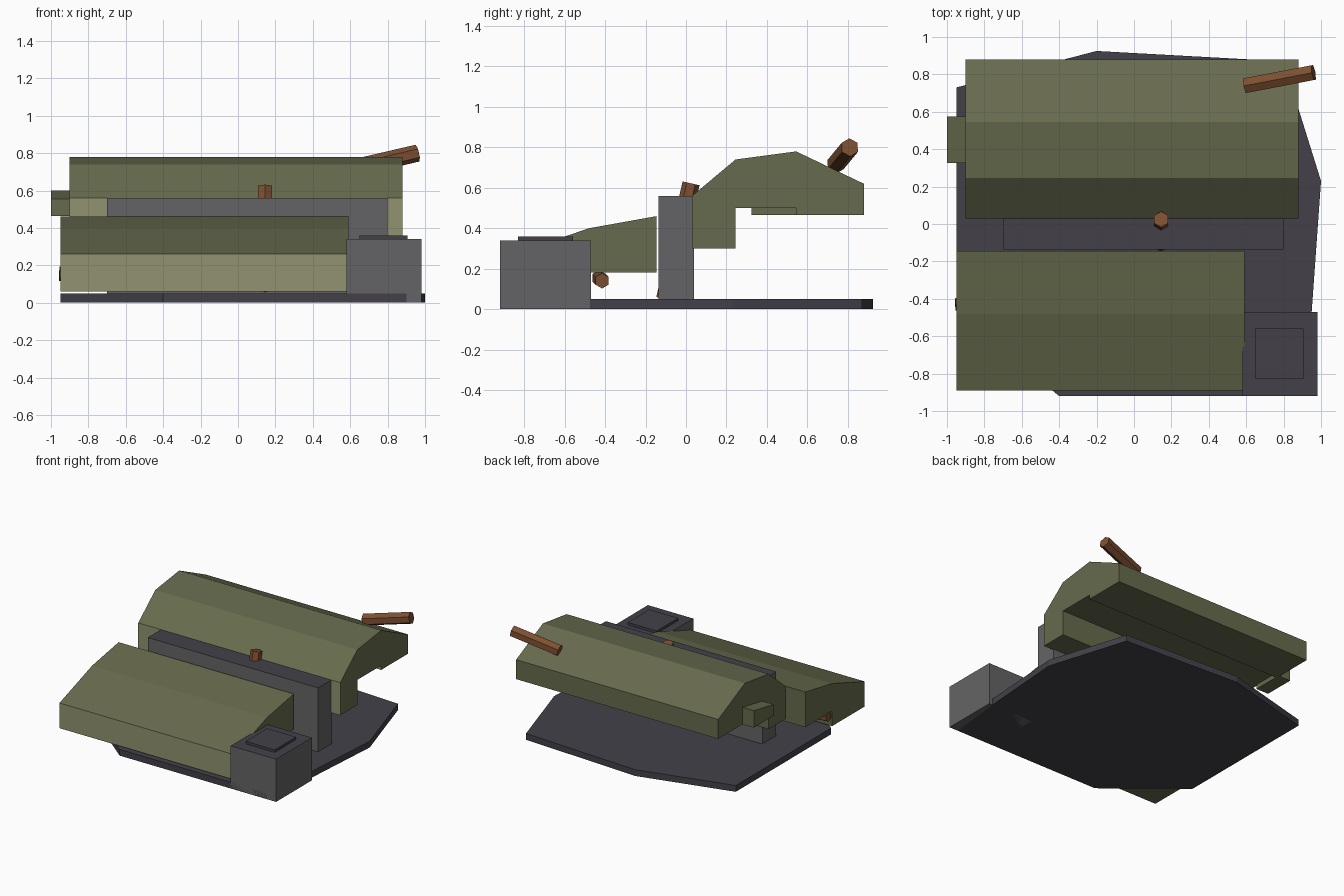
import bpy, bmesh
from mathutils import Vector

if "Cube" in bpy.data.objects:
    bpy.data.objects.remove(bpy.data.objects["Cube"])


def mat(name, hexcol):
    m = bpy.data.materials.new(name)
    rgb = [int(hexcol[i:i + 2], 16) / 255 for i in (0, 2, 4)]
    lin = [c / 12.92 if c <= 0.04045 else ((c + 0.055) / 1.055) ** 2.4 for c in rgb]
    m.diffuse_color = (*lin, 1)
    m.use_nodes = True
    m.node_tree.nodes["Principled BSDF"].inputs["Base Color"].default_value = m.diffuse_color
    return m


GREEN = mat("olive green", "676B4D")
TAN = mat("pale olive", "919270")
GREY = mat("mid grey", "646466")
DARK = mat("dark slate", "434149")
BROWN = mat("wood brown", "7E5031")


def prism(name, pts, axis, lo, hi, mats, rule=None):
    """Extrude a 2D outline along axis x (pts are y,z) or z (pts are x,y)."""
    def place(p, h):
        return (h, p[0], p[1]) if axis == "x" else (p[0], p[1], h)
    bm = bmesh.new()
    f = bm.faces.new([bm.verts.new(place(p, lo)) for p in pts])
    ext = bmesh.ops.extrude_face_region(bm, geom=[f])
    new = [g for g in ext["geom"] if isinstance(g, bmesh.types.BMVert)]
    bmesh.ops.translate(bm, verts=new, vec=place((0, 0), hi - lo))
    bmesh.ops.recalc_face_normals(bm, faces=bm.faces)
    if rule:
        for f in bm.faces:
            f.material_index = int(rule(f.normal))
    me = bpy.data.meshes.new(name)
    bm.to_mesh(me)
    bm.free()
    for m in mats:
        me.materials.append(m)
    ob = bpy.data.objects.new(name, me)
    bpy.context.collection.objects.link(ob)
    return ob


def box(name, x, y, z, mats, rule=None):
    pts = [(x[0], y[0]), (x[1], y[0]), (x[1], y[1]), (x[0], y[1])]
    return prism(name, pts, "z", z[0], z[1], mats, rule)


def peg(name, a, b, r):
    """Six-sided rod between two points."""
    a, b = Vector(a), Vector(b)
    bpy.ops.mesh.primitive_cylinder_add(vertices=6, radius=r, depth=(b - a).length,
                                        location=(a + b) / 2)
    ob = bpy.context.object
    ob.name = name
    ob.rotation_euler = (b - a).to_track_quat("Z", "Y").to_euler()
    ob.data.materials.append(BROWN)


def front(n):
    return n.y < -0.95


def top(n):
    return n.z > 0.9


# Irregular ground slab
prism("ground_slab", [(-0.95, -0.47), (-0.4, -0.92), (0.9, -0.92), (0.95, -0.47), (1.0, 0.23),
                      (0.8, 0.87), (-0.2, 0.925), (-0.95, 0.73)], "z", 0, 0.05, [DARK])

# Centre wall and corner block: grey sides, dark tops
box("centre_wall", (-0.7, 0.8), (-0.135, 0.04), (0.04, 0.56), [GREY, DARK], top)
box("corner_block", (0.58, 0.98), (-0.92, -0.47), (0, 0.34), [GREY, DARK], top)
box("corner_block_cap", (0.65, 0.905), (-0.83, -0.56), (0.34, 0.36), [DARK])

# Front and rear roofed bodies with pale front faces
prism("front_body", [(-0.145, 0.18), (-0.145, 0.46), (-0.48, 0.40), (-0.89, 0.26),
                     (-0.89, 0.06), (-0.48, 0.06), (-0.48, 0.18)],
      "x", -0.95, 0.592, [GREEN, TAN], front)
prism("rear_body", [(0.03, 0.30), (0.03, 0.56), (0.245, 0.74), (0.545, 0.78), (0.88, 0.62),
                    (0.88, 0.465), (0.545, 0.465), (0.545, 0.50), (0.245, 0.50), (0.245, 0.30)],
      "x", -0.90, 0.88, [GREEN, TAN], front)

# Small stub on the left end of the rear body
prism("side_stub", [(0.325, 0.465), (0.325, 0.555), (0.575, 0.60), (0.575, 0.465)],
      "x", -1.0, -0.89, [GREEN])

# Wooden pegs
peg("rear_peg", (0.595, 0.74, 0.715), (0.96, 0.81, 0.80), 0.046)
peg("wall_peg", (0.145, -0.105, 0.05), (0.145, 0.025, 0.622), 0.043)
peg("low_peg", (-0.955, -0.43, 0.155), (-0.6, -0.415, 0.14), 0.038)
